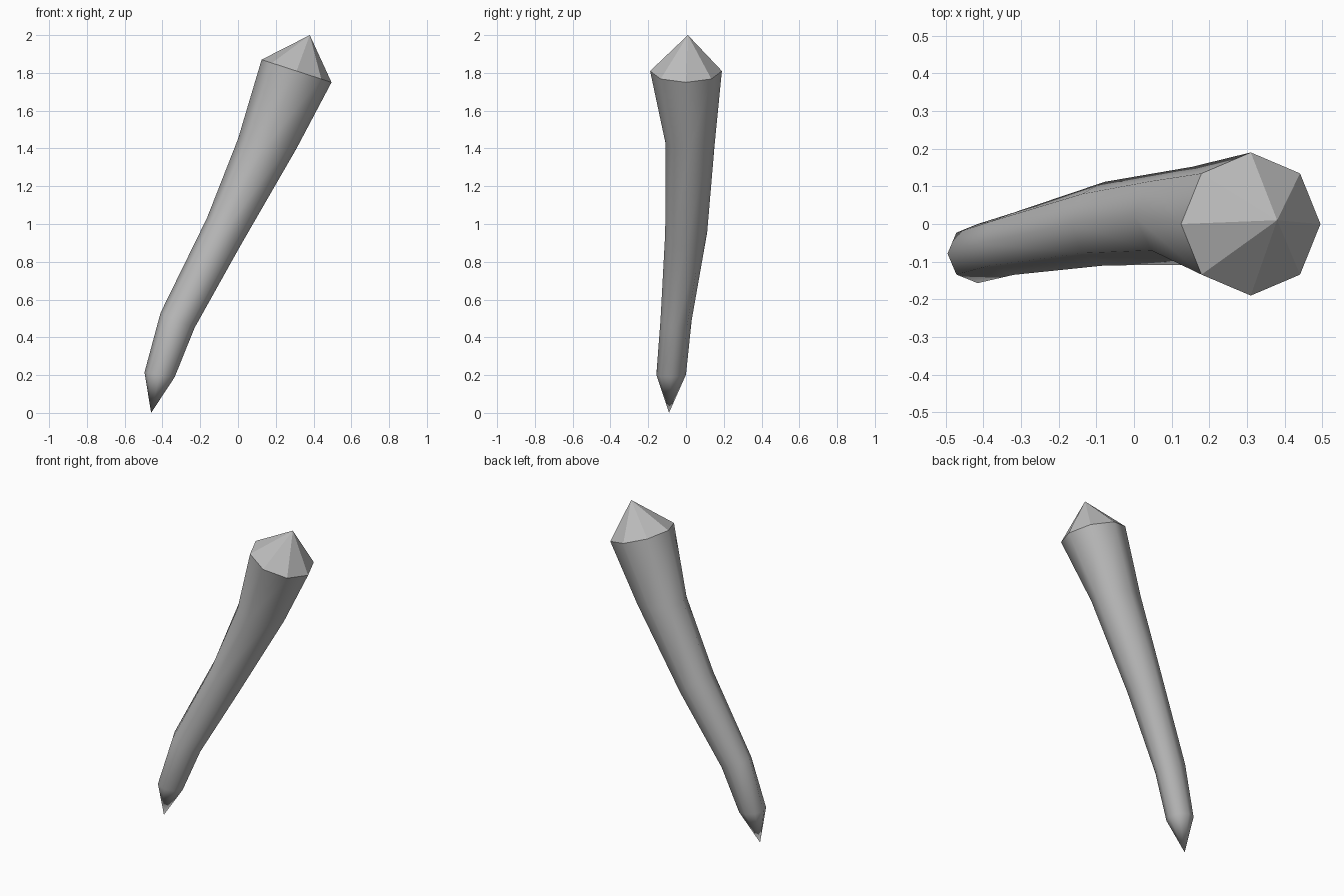
import bpy
import bmesh
from math import cos, sin, tau, radians

cube = bpy.data.objects.get("Cube")
if cube:
    bpy.data.objects.remove(cube)

SIDES = 8
# Cross-sections, bottom to top: left point (x, z), right point (x, z), front y, back y
SECTIONS = [
    ((-0.495, 0.215), (-0.335, 0.19), -0.157, 0.0),
    ((-0.41, 0.53), (-0.23, 0.45), -0.135, 0.03),
    ((-0.165, 1.03), (0.01, 0.88), -0.11, 0.112),
    ((0.0, 1.45), (0.31, 1.40), -0.108, 0.152),
    ((0.125, 1.87), (0.495, 1.75), -0.19, 0.19),
]
BOTTOM_TIP = (-0.46, -0.09, 0.0)
TOP_TIP = (0.38, 0.01, 2.0)

grey = bpy.data.materials.new("stone_grey")
grey.use_nodes = True
colour = (0.5, 0.5, 0.5, 1)
grey.diffuse_color = colour
grey.node_tree.nodes["Principled BSDF"].inputs["Base Color"].default_value = colour

bm = bmesh.new()


def ring(left, right, front, back):
    """Tilted eight-sided loop through the given extremes."""
    verts = []
    for i in range(SIDES):
        c, s = cos(tau * i / SIDES), sin(tau * i / SIDES)
        t = (c + 1) / 2
        x = left[0] + (right[0] - left[0]) * t
        z = left[1] + (right[1] - left[1]) * t
        y = (front + back) / 2 + (back - front) / 2 * s
        verts.append(bm.verts.new((x, y, z)))
    return verts


def point_cap(loop, tip):
    """Fan of triangles closing a loop to a point."""
    apex = bm.verts.new(tip)
    return [bm.faces.new((loop[i], loop[(i + 1) % SIDES], apex)) for i in range(SIDES)]


# Curved shaft
rings = [ring(*section) for section in SECTIONS]
for low, high in zip(rings, rings[1:]):
    for i in range(SIDES):
        j = (i + 1) % SIDES
        bm.faces.new((low[i], low[j], high[j], high[i]))

# Pointed foot and faceted head
point_cap(rings[0], BOTTOM_TIP)
head = point_cap(rings[-1], TOP_TIP)
bmesh.ops.recalc_face_normals(bm, faces=bm.faces)
for face in bm.faces:
    face.smooth = face not in head

# Crease around the head
for edge in bm.edges:
    if edge.is_manifold and edge.calc_face_angle() > radians(52):
        edge.smooth = False
for i in range(SIDES):
    bm.edges.get((rings[-1][i], rings[-1][(i + 1) % SIDES])).smooth = False

mesh = bpy.data.meshes.new("club")
bm.to_mesh(mesh)
bm.free()
mesh.materials.append(grey)
club = bpy.data.objects.new("club", mesh)
bpy.context.collection.objects.link(club)
